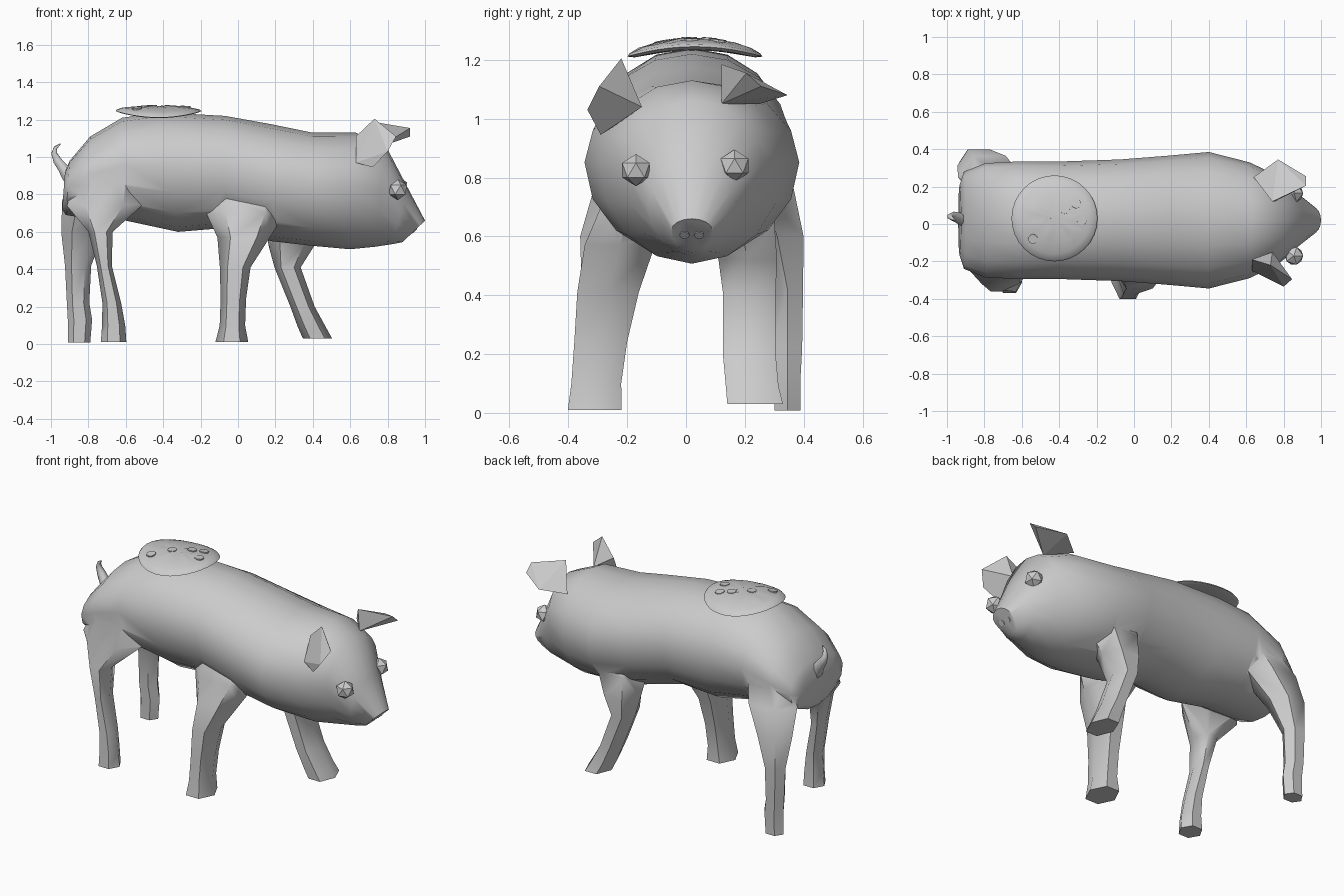
import bpy, bmesh, math, random
from mathutils import Vector

random.seed(4)
CY = 0.02  # the body axis sits slightly off centre


def activate(ob):
    bpy.ops.object.select_all(action='DESELECT')
    ob.select_set(True)
    bpy.context.view_layer.objects.active = ob


def smooth(ob, angle):
    activate(ob)
    bpy.ops.object.shade_smooth_by_angle(angle=math.radians(angle))


def finish(name, bm):
    bmesh.ops.recalc_face_normals(bm, faces=bm.faces[:])
    me = bpy.data.meshes.new(name)
    bm.to_mesh(me)
    bm.free()
    ob = bpy.data.objects.new(name, me)
    bpy.context.collection.objects.link(ob)
    return ob


def loft(name, rings):
    bm = bmesh.new()
    vs = [[bm.verts.new(p) for p in r] for r in rings]
    n = len(vs[0])
    for a, b in zip(vs, vs[1:]):
        for i in range(n):
            j = (i + 1) % n
            bm.faces.new((a[i], a[j], b[j], b[i]))
    bm.faces.new(vs[0])
    bm.faces.new(vs[-1])
    return finish(name, bm)


def body_ring(xt, zt, xb, zb, hw, k=0.54, n=16):
    # egg-shaped section, slanted from its top point to its bottom point
    zc = zb + (zt - zb) * k
    pts = []
    for i in range(n):
        a = 2 * math.pi * i / n
        s = math.sin(a)
        z = zc + s * ((zt - zc) if s > 0 else (zc - zb))
        f = (z - zb) / (zt - zb)
        pts.append((xb + (xt - xb) * f, CY + hw * math.cos(a), z))
    return pts


# Body and head: top x, top z, bottom x, bottom z, half width
body = loft("body_and_legs", [body_ring(*s) for s in [
    (-0.925, 0.92, -0.94, 0.72, 0.19),
    (-0.90, 0.98, -0.92, 0.69, 0.26),
    (-0.79, 1.11, -0.80, 0.67, 0.305),
    (-0.62, 1.21, -0.60, 0.66, 0.315),
    (-0.42, 1.24, -0.32, 0.60, 0.315),
    (-0.07, 1.22, -0.08, 0.62, 0.325),
    (0.18, 1.175, 0.18, 0.55, 0.345),
    (0.40, 1.13, 0.40, 0.525, 0.365),
    (0.63, 1.13, 0.60, 0.507, 0.31),
    (0.79, 1.06, 0.73, 0.52, 0.24, 0.6),
    (0.90, 0.85, 0.83, 0.535, 0.15),
    (1.00, 0.66, 0.88, 0.545, 0.07, 0.65)]])


# Legs: centre x, y, z and half sizes in x, y; each is merged into the body skin
def leg(stations):
    rings = []
    for x, y, z, rx, ry in stations:
        rings.append([(x + rx * math.cos(i * math.pi / 3),
                       y + ry / 0.87 * math.sin(i * math.pi / 3), z) for i in range(6)])
    ob = loft("leg_part", rings)
    mod = body.modifiers.new("merge", 'BOOLEAN')
    mod.operation = 'UNION'
    mod.solver = 'EXACT'
    mod.object = ob
    activate(body)
    bpy.ops.object.modifier_apply(modifier=mod.name)
    bpy.data.objects.remove(ob)


# front right
leg([(-0.033, -0.31, 0.01, 0.088, 0.092), (-0.03, -0.305, 0.10, 0.068, 0.085),
     (-0.025, -0.29, 0.24, 0.068, 0.09), (-0.015, -0.265, 0.41, 0.082, 0.105),
     (0.03, -0.225, 0.57, 0.14, 0.12), (0.04, -0.18, 0.70, 0.21, 0.11),
     (0.04, -0.12, 0.86, 0.20, 0.10)])
# front left
leg([(0.425, 0.235, 0.03, 0.078, 0.095), (0.395, 0.225, 0.09, 0.075, 0.09),
     (0.345, 0.215, 0.20, 0.065, 0.09), (0.265, 0.215, 0.41, 0.07, 0.09),
     (0.285, 0.21, 0.52, 0.12, 0.10), (0.31, 0.18, 0.66, 0.17, 0.12),
     (0.31, 0.15, 0.80, 0.17, 0.10)])
# back right
leg([(-0.665, -0.31, 0.012, 0.068, 0.06), (-0.665, -0.31, 0.10, 0.062, 0.055),
     (-0.675, -0.305, 0.22, 0.05, 0.055), (-0.715, -0.295, 0.42, 0.04, 0.06),
     (-0.735, -0.28, 0.60, 0.065, 0.08), (-0.715, -0.21, 0.74, 0.20, 0.11),
     (-0.68, -0.12, 0.95, 0.17, 0.12)])
# back left
leg([(-0.85, 0.345, 0.008, 0.06, 0.045), (-0.845, 0.345, 0.13, 0.065, 0.045),
     (-0.855, 0.345, 0.22, 0.06, 0.05), (-0.855, 0.345, 0.42, 0.07, 0.053),
     (-0.83, 0.31, 0.60, 0.115, 0.09), (-0.77, 0.25, 0.77, 0.17, 0.115),
     (-0.69, 0.16, 0.98, 0.15, 0.11)])
smooth(body, 55)


# Ears: faceted leaf shapes
def hull(name, pts):
    bm = bmesh.new()
    for p in pts:
        bm.verts.new(p)
    bmesh.ops.convex_hull(bm, input=bm.verts[:])
    finish(name, bm)


hull("ear_right", [(0.73, -0.22, 1.205), (0.845, -0.295, 1.11), (0.80, -0.335, 1.03),
                   (0.72, -0.29, 0.945), (0.63, -0.25, 0.97), (0.63, -0.19, 1.11),
                   (0.74, -0.15, 1.04)])
hull("ear_left", [(0.74, 0.12, 1.185), (0.92, 0.205, 1.155), (0.92, 0.255, 1.11),
                  (0.77, 0.345, 1.08), (0.64, 0.25, 1.05), (0.75, 0.12, 1.05)])

# Eyes: plain icosahedra
for side, y, z in (("right", -0.17, 0.825), ("left", 0.165, 0.84)):
    bpy.ops.mesh.primitive_ico_sphere_add(subdivisions=1, radius=0.055, location=(0.855, y, z))
    bpy.context.object.name = "eye_" + side

# Nostrils on the sloping snout disc
nose_dir = Vector((0.115, 0, -0.12))
for side, y in (("right", -0.005), ("left", 0.045)):
    bpy.ops.mesh.primitive_cylinder_add(vertices=8, radius=0.017, depth=0.006,
                                        location=(0.944, y, 0.605),
                                        rotation=nose_dir.to_track_quat('Z', 'Y').to_euler())
    bpy.context.object.name = "nostril_" + side

# Curled tail
cu = bpy.data.curves.new("tail", 'CURVE')
cu.dimensions = '3D'
cu.bevel_depth = 0.035
cu.bevel_resolution = 1
cu.use_fill_caps = True
path = [(-0.88, 0.02, 0.86, 1.2), (-0.91, 0.02, 0.90, 1.1), (-0.935, 0.03, 0.94, 0.9),
        (-0.965, 0.04, 0.98, 0.75), (-0.983, 0.04, 1.02, 0.5), (-0.975, 0.03, 1.05, 0.3),
        (-0.95, 0.02, 1.07, 0.08)]
sp = cu.splines.new('POLY')
sp.points.add(len(path) - 1)
for p, (x, y, z, r) in zip(sp.points, path):
    p.co = (x, y, z, 1)
    p.radius = r
tail = bpy.data.objects.new("tail", cu)
bpy.context.collection.objects.link(tail)
activate(tail)
bpy.ops.object.convert(target='MESH')


# Draped round patch on the back, slightly bumpy on top
def drape(x, y):
    return 1.258 - 0.85 * (y - 0.03) ** 2 - 0.2 * (x + 0.43) ** 2


PX, PY = -0.425, 0.03
prof = [(0.04, -0.022), (0.14, -0.022), (0.205, -0.014), (0.23, -0.002), (0.222, 0.006),
        (0.19, 0.012), (0.14, 0.015), (0.09, 0.016), (0.04, 0.016)]
rings = []
for k, (r, h) in enumerate(prof):
    ring = []
    for i in range(32):
        a = i * math.pi / 16
        x, y = PX + r * math.cos(a), PY + r * math.sin(a)
        bump = random.uniform(-0.003, 0.003) if k > 4 else 0
        ring.append((x, y, drape(x, y) + h + bump))
    rings.append(ring)
smooth(loft("back_patch", rings), 40)

# Small round toppings on the patch
for i, (x, y) in enumerate([(-0.46, 0.01), (-0.54, -0.08), (-0.37, 0.08),
                            (-0.31, 0.11), (-0.28, 0.02)]):
    bpy.ops.mesh.primitive_cylinder_add(vertices=8, radius=0.027, depth=0.012,
                                        location=(x, y, drape(x, y) + 0.014),
                                        rotation=(-1.7 * (y - 0.03), 0.4 * (x + 0.43), 0))
    bpy.context.object.name = "patch_spot_%d" % (i + 1)
